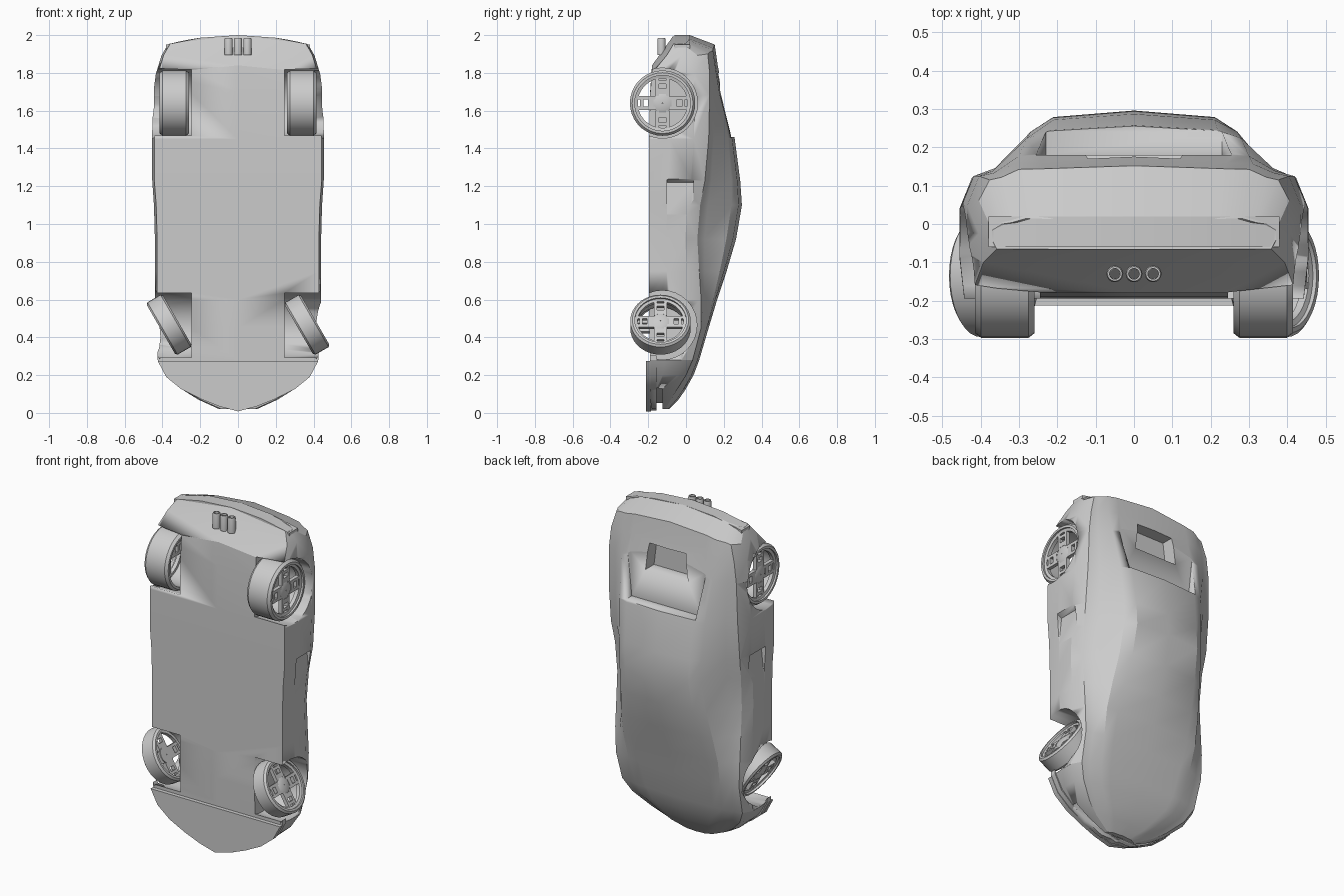
import bpy, bmesh, math
from mathutils import Matrix, Vector

if "Cube" in bpy.data.objects:
    bpy.data.objects.remove(bpy.data.objects["Cube"])

grey = bpy.data.materials.new("plain_grey")
grey.use_nodes = True
COLOUR = (0.6, 0.6, 0.6, 1)
grey.diffuse_color = COLOUR
grey.node_tree.nodes["Principled BSDF"].inputs["Base Color"].default_value = COLOUR


def finish(name, bm, angle=25):
    """Turn a bmesh into a named, shaded object."""
    bmesh.ops.recalc_face_normals(bm, faces=bm.faces)
    mesh = bpy.data.meshes.new(name)
    bm.to_mesh(mesh)
    bm.free()
    mesh.materials.append(grey)
    obj = bpy.data.objects.new(name, mesh)
    bpy.context.collection.objects.link(obj)
    select(obj)
    bpy.ops.object.shade_smooth_by_angle(angle=math.radians(angle))
    return obj


def select(obj):
    bpy.ops.object.select_all(action='DESELECT')
    obj.select_set(True)
    bpy.context.view_layer.objects.active = obj


def prism(name, outline, axis, low, high):
    """Extrude a 2D outline along x (y, z points) or y (x, z points)."""
    bm = bmesh.new()
    rings = []
    for d in (low, high):
        rings.append([bm.verts.new((d, a, b) if axis == 'x' else (a, d, b)) for a, b in outline])
    bm.faces.new(rings[0])
    bm.faces.new(rings[1][::-1])
    n = len(outline)
    for i in range(n):
        j = (i + 1) % n
        bm.faces.new((rings[0][i], rings[1][i], rings[1][j], rings[0][j]))
    return finish(name, bm)


def cut(target, cutter):
    select(target)
    mod = target.modifiers.new("cut", 'BOOLEAN')
    mod.operation, mod.solver, mod.object = 'DIFFERENCE', 'EXACT', cutter
    bpy.ops.object.modifier_apply(modifier=mod.name)
    bpy.data.objects.remove(cutter)


def circle(cy, cz, r, n=32):
    return [(cy + r * math.cos(math.tau * i / n), cz + r * math.sin(math.tau * i / n)) for i in range(n)]


# Body: stations from nose to tail (z, floor, half width, shoulder, roof half width, roof)
STATIONS = [
    (.02, -.18, .1, -.11, .06, -.09),
    (.07, -.19, .21, -.08, .13, -.04),
    (.12, -.19, .29, -.05, .18, -.005),
    (.2, -.19, .38, 0, .25, .04),
    (.28, -.19, .425, .035, .28, .07),
    (.45, -.195, .435, .08, .3, .12),
    (.6, -.195, .44, .08, .31, .165),
    (.75, -.195, .44, .07, .3, .215),
    (.92, -.195, .44, .06, .28, .265),
    (1.1, -.195, .445, .075, .27, .296),
    (1.23, -.195, .455, .1, .27, .287),
    (1.45, -.195, .455, .12, .28, .258),
    (1.7, -.19, .45, .125, .3, .195),
    (1.84, -.18, .435, .125, .31, .168),
    (1.95, -.1, .405, .115, .3, .152),
    (2, -.065, .37, .0, .28, .02),
]


def section(bm, z, floor, w, sh, g, top):
    """One closed ring of the body, plus the paired halves used for end caps."""
    edge = top - .25 * (top - sh)
    half = [(w - .012, floor), (w, floor + .35 * (sh - floor)), (w, sh - .25 * (sh - floor)),
            (w * .93, sh), (w * .52 + g * .45, sh + .25 * (edge - sh)),
            (g, edge), (g * .78, top - .05 * (top - sh) - .006)]
    bend = .35 * min(1, max(0, (z - 1.6) / .35))
    make = lambda x, y: bm.verts.new((x, y, z - bend * x * x))
    right = [make(x, y) for x, y in half]
    left = [make(-x, y) for x, y in half]
    return [make(0, floor)] + right + [make(0, top)] + left[::-1]


bm = bmesh.new()
rings = [section(bm, *s) for s in STATIONS]
n = len(rings[0])
for a, b in zip(rings, rings[1:]):
    for i in range(n):
        j = (i + 1) % n
        bm.faces.new((a[i], a[j], b[j], b[i]))
for ring in (rings[0], rings[-1]):
    bm.faces.new((ring[0], ring[1], ring[-1]))
    for i in range(1, n // 2 - 1):
        bm.faces.new((ring[i], ring[i + 1], ring[-i - 1], ring[-i]))
    bm.faces.new((ring[n // 2 - 1], ring[n // 2], ring[n // 2 + 1]))
body = finish("body", bm)

# Wheel arches and side intakes
INTAKE = [(.46, .9), (.425, 1.22), (.46, 1.24), (.5, 1.2)]
for side in (-1, 1):
    ends = sorted((side * .245, side * .6))
    for cy, cz, r in ((-.125, .465, .183), (-.125, 1.64, .186)):
        cut(body, prism("arch_cutter", circle(cy, cz, r), 'x', *ends))
    cut(body, prism("intake_cutter", [(side * x, z) for x, z in INTAKE], 'y', -.1, .04))

# Sunken rear deck behind the roof, and the window pocket in it
cut(body, prism("deck_cutter", [(-.23, 1.46), (.23, 1.46), (.26, 1.75), (-.26, 1.75)], 'y', .18, .4))
cut(body, prism("pocket_cutter", [(-.14, 1.64), (.14, 1.64), (.12, 1.8), (-.12, 1.8)], 'y', .1, .4))

# Nose: slot above a curved splitter
NOSE = [(0, .008), (.1, .035), (.2, .075), (.3, .125), (.38, .19), (.425, .275)]


def curve(dz, count):
    pts = NOSE[:count]
    return [(-x, z + dz) for x, z in pts[:0:-1]] + [(x, z + dz) for x, z in pts]


cut(body, prism("slot_cutter", curve(-.05, 4) + curve(.045, 4)[::-1], 'y', -.155, -.125))
prism("splitter", curve(0, 6), 'y', -.213, -.185)
prism("splitter_lip", curve(.005, 6) + curve(.03, 6)[::-1], 'y', -.19, -.155)

# Rear bumper ledge across the tail
LEDGE = [(x, 2 - .35 * x * x) for x in (-.38, -.2, 0, .2, .38)]
prism("bumper_ledge", LEDGE + [(x, z - .06) for x, z in LEDGE[::-1]], 'y', -.06, .02)


def lathe(bm, profile, matrix, sides=36):
    """Spin a closed (axial, radius) profile around the x axis."""
    rows = []
    for i in range(sides):
        t = math.tau * i / sides
        rows.append([bm.verts.new(matrix @ Vector((x, r * math.cos(t), r * math.sin(t)))) for x, r in profile])
    for i, row in enumerate(rows):
        nxt = rows[(i + 1) % sides]
        for k in range(len(profile)):
            m = (k + 1) % len(profile)
            bm.faces.new((row[k], row[m], nxt[m], nxt[k]))


def box(bm, matrix, centre, size):
    bmesh.ops.create_cube(bm, size=1, matrix=matrix @ Matrix.Translation(centre) @ Matrix.Diagonal((*size, 1)))


def wheel(name, x, y, z, r, width, side, steer):
    """Hollow tyre and rim with four pairs of spokes on the outer side."""
    place = Matrix.Translation((x, y, z)) @ Matrix.Rotation(-steer, 4, 'Y') @ Matrix.Scale(side, 4, (1, 0, 0))
    h = width / 2
    inner = r * .85
    bm = bmesh.new()
    lathe(bm, [(-h, inner), (-h, r * .93), (-h * .8, r), (h * .8, r), (h, r * .93), (h, inner)], place)
    face = h - .025
    lathe(bm, [(face - .012, r * .76), (face - .012, r * .87), (face + .015, r * .87), (face + .01, r * .76)], place)
    lathe(bm, [(face - .015, .002), (face - .015, r * .3), (face + .008, r * .3), (face + .015, r * .2),
               (face + .015, .002)], place, 20)
    for k in range(4):
        turn = place @ Matrix.Rotation(math.pi / 2 * k, 4, 'X')
        for s in (-1, 1):
            box(bm, turn, (face, s * r * .16, r * .53), (.022, r * .1, r * .62))
        box(bm, turn, (face, 0, r * .64), (.022, r * .3, r * .1))
        box(bm, turn, (face, 0, r * .36), (.022, r * .3, r * .16))
    finish(name, bm, 30)


for label, side in (("right", -1), ("left", 1)):
    wheel("front_wheel_" + label, side * .365, -.135, .467, .16, .1, side, math.radians(30))
    wheel("rear_wheel_" + label, side * .337, -.124, 1.64, .173, .155, side, 0)

# Three tail pipes
for i in (-1, 0, 1):
    bm = bmesh.new()
    lathe(bm, [(-.05, .014), (-.05, .022), (.03, .022), (.04, .019), (.04, .014), (-.02, .013)],
          Matrix.Translation((i * .05, -.13, 1.945)) @ Matrix.Rotation(-math.pi / 2, 4, 'Y'), 16)
    finish("tail_pipe", bm)
